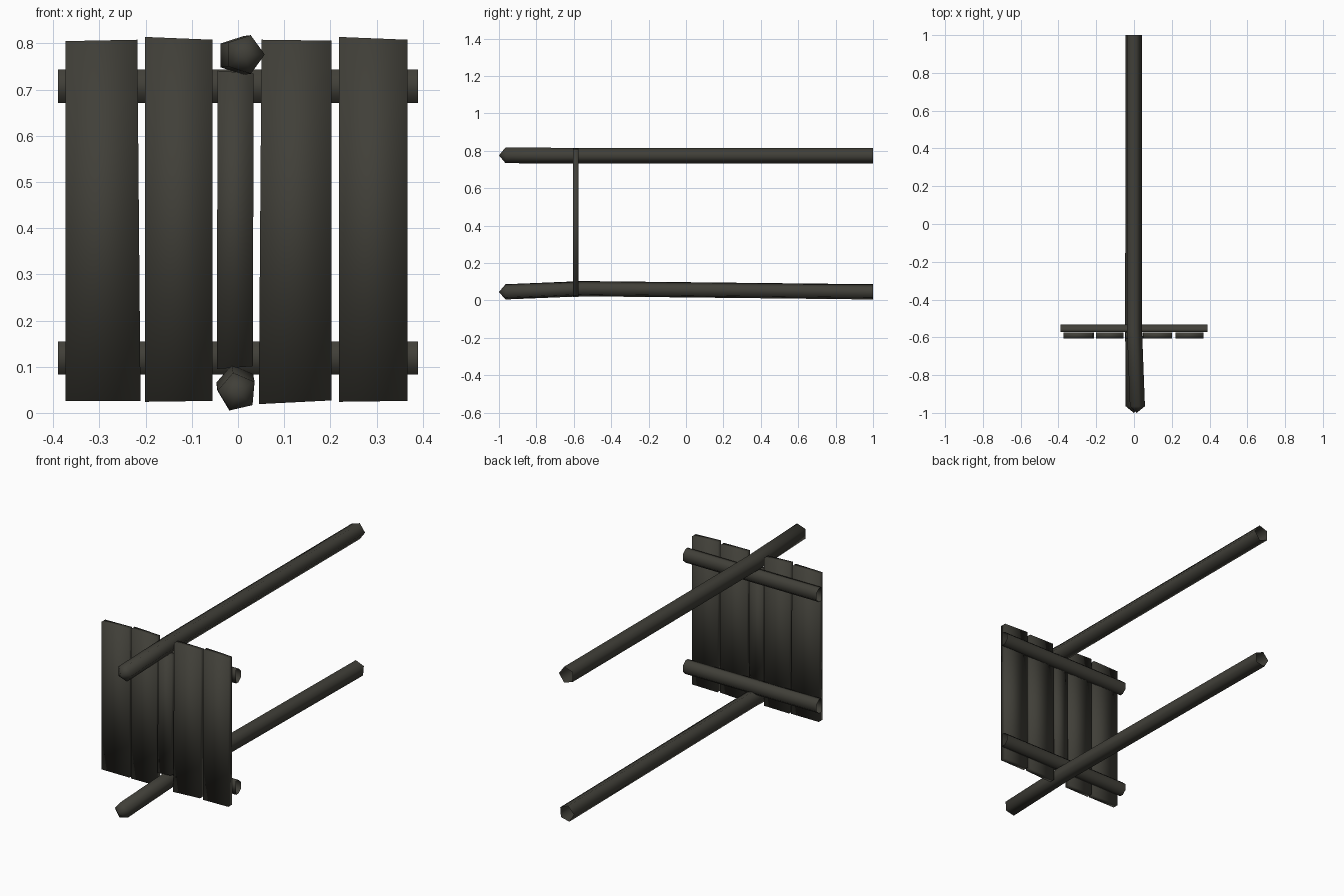
import bpy, math

if "Cube" in bpy.data.objects:
    bpy.data.objects.remove(bpy.data.objects["Cube"])

wood = bpy.data.materials.new("dark weathered wood")
wood.diffuse_color = (0.052, 0.050, 0.040, 1)
wood.use_nodes = True
wood.node_tree.nodes["Principled BSDF"].inputs["Base Color"].default_value = wood.diffuse_color


def make(name, verts, faces):
    mesh = bpy.data.meshes.new(name)
    mesh.from_pydata(verts, [], faces)
    mesh.materials.append(wood)
    mesh.validate()
    mesh.shade_smooth()
    obj = bpy.data.objects.new(name, mesh)
    bpy.context.collection.objects.link(obj)
    return obj


def bridge(a, b, n):
    # quads between ring a and ring b
    return [(a * n + i, a * n + (i + 1) % n, b * n + (i + 1) % n, b * n + i)
            for i in range(n)]


# Long five-sided poles: pointed at the front, open at the back
def pole(name, rings, phase, radius, tip):
    n = 5
    verts = []
    for x, y, z in rings:
        for i in range(n):
            a = math.radians(phase) + i * math.tau / n
            verts.append((x + radius * math.cos(a), y, z + radius * math.sin(a)))
    faces = []
    for r in range(len(rings) - 1):
        faces += bridge(r, r + 1, n)
    verts.append(tip)
    faces += [((i + 1) % n, i, len(verts) - 1) for i in range(n)]
    make(name, verts, faces)


pole("upper_pole", [(0.014, -0.965, 0.776), (-0.002, -0.55, 0.774), (-0.002, 1, 0.774)],
     0, 0.044, (0.014, -1, 0.776))
pole("lower_pole", [(-0.001, -0.965, 0.045), (-0.004, -0.55, 0.062), (-0.002, 1, 0.045)],
     31, 0.043, (-0.001, -1, 0.045))


# Split-log crossbars, rounded at the back, open at both ends
def crossbar(name, z):
    prof = [(-0.572, -0.036), (-0.553, -0.036), (-0.533, -0.018),
            (-0.533, 0.018), (-0.553, 0.036), (-0.572, 0.036)]
    verts = [(x, y, z + dz) for x in (-0.39, 0.39) for y, dz in prof]
    make(name, verts, [f[::-1] for f in bridge(0, 1, 6)])


crossbar("upper_crossbar", 0.707)
crossbar("lower_crossbar", 0.119)


# Uneven upright planks: front outline as bottom-left, bottom-right, top-right, top-left
def plank(name, outline):
    verts = [(x, y, z) for y in (-0.605, -0.574) for x, z in outline]
    faces = [(0, 1, 2, 3), (7, 6, 5, 4)] + [f[::-1] for f in bridge(0, 1, 4)]
    make(name, verts, faces)


plank("plank_far_left", [(-0.374, 0.026), (-0.211, 0.026), (-0.218, 0.808), (-0.374, 0.805)])
plank("plank_left", [(-0.201, 0.024), (-0.055, 0.026), (-0.055, 0.808), (-0.201, 0.814)])
plank("plank_middle", [(-0.046, 0.095), (0.032, 0.101), (0.034, 0.735), (-0.044, 0.741)])
plank("plank_right", [(0.045, 0.019), (0.202, 0.027), (0.202, 0.806), (0.051, 0.808)])
plank("plank_far_right", [(0.219, 0.024), (0.367, 0.026), (0.367, 0.808), (0.219, 0.814)])
